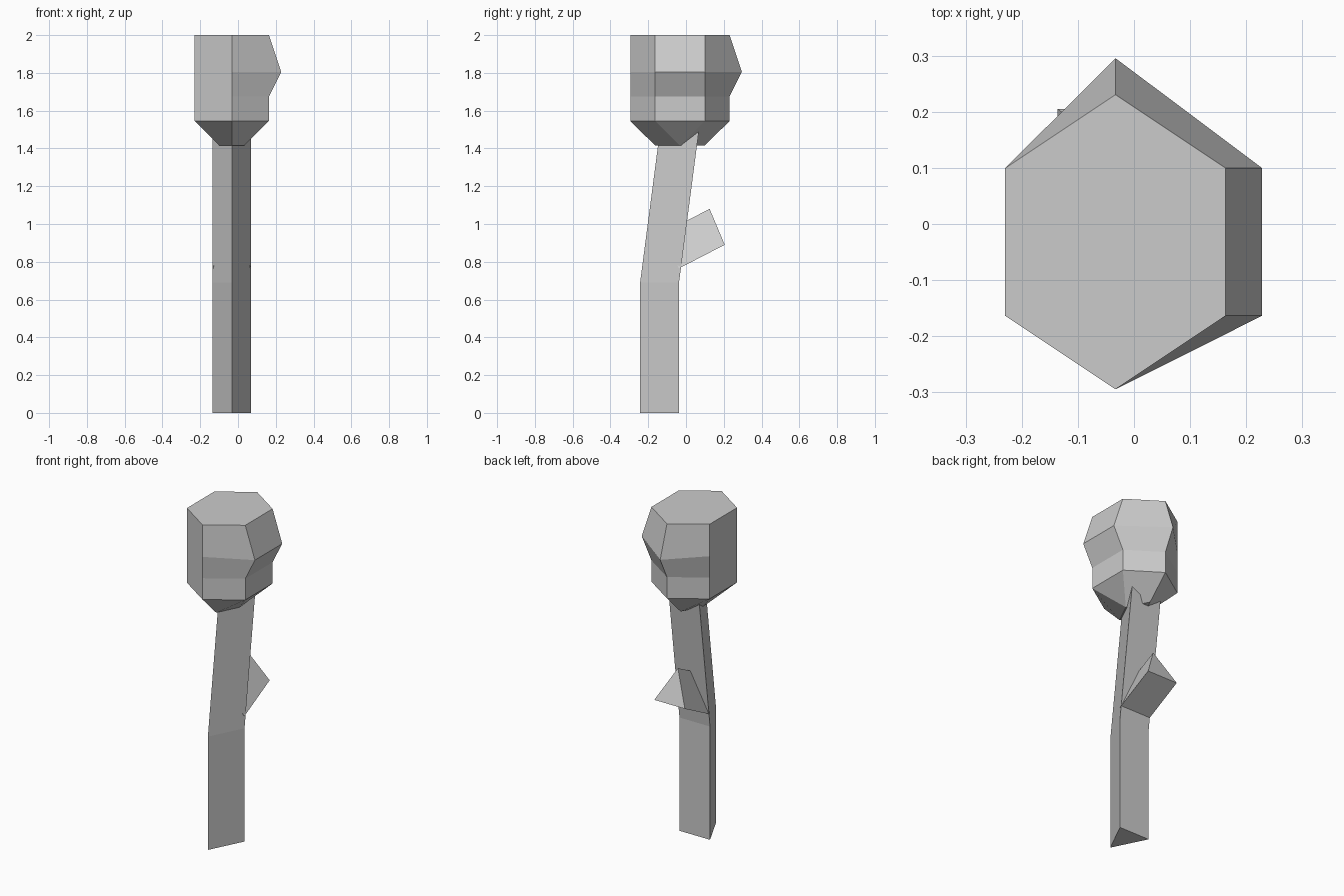
import bpy
import bmesh
from mathutils import Vector

if "Cube" in bpy.data.objects:
    bpy.data.objects.remove(bpy.data.objects["Cube"], do_unlink=True)

# One plain grey for the whole tree
grey = bpy.data.materials.new("light_grey")
grey.use_nodes = True
COLOUR = (0.6, 0.6, 0.6, 1)
grey.diffuse_color = COLOUR
grey.node_tree.nodes["Principled BSDF"].inputs["Base Color"].default_value = COLOUR


def loft(name, rings):
    """Skin a stack of equal-sized rings and cap both ends."""
    bm = bmesh.new()
    loops = [[bm.verts.new(p) for p in ring] for ring in rings]
    n = len(loops[0])
    for low, high in zip(loops, loops[1:]):
        for i in range(n):
            j = (i + 1) % n
            bm.faces.new((low[i], low[j], high[j], high[i]))
    bm.faces.new(loops[0][::-1])
    bm.faces.new(loops[-1])
    bmesh.ops.remove_doubles(bm, verts=bm.verts[:], dist=0.002)
    bmesh.ops.recalc_face_normals(bm, faces=bm.faces[:])
    mesh = bpy.data.meshes.new(name)
    bm.to_mesh(mesh)
    bm.free()
    mesh.materials.append(grey)
    obj = bpy.data.objects.new(name, mesh)
    bpy.context.collection.objects.link(obj)
    return obj


# Trunk: triangular prism, upright below and leaning back above
CX = -0.033
R = 0.103
triangle = [(CX - R, -0.037), (CX, -0.243), (CX + R, -0.037)]
loft("trunk", [[(x, y + lean, z) for x, y in triangle]
               for z, lean in ((0, 0), (0.69, 0), (1.6, 0.119))])

# Branch stub: the same triangle, pointing up and back
base = Vector((CX, -0.037, 0.765))
along = Vector((0, 0.242, 0.125))
ridge = Vector((0, -0.08, 0.19))
end = [base + Vector((-R, 0, 0)), base + ridge, base + Vector((R, 0, 0))]
loft("branch", [end, [p + along for p in end]])

# Crown: six-sided column, tapered below, with a bulge on the left and back
CY = -0.032
HX, HY, TIP = 0.1965, 0.1315, 0.2625
hexagon = [(-HX, HY), (-HX, -HY), (0, -TIP), (HX, -HY), (HX, HY), (0, TIP)]


def sign(v):
    return (v > 0) - (v < 0)


def crown_ring(z, inset=0, bulge=0):
    ring = []
    for x, y in hexagon:
        px = x - sign(x) * inset + (bulge if x > 0 else 0)
        py = y - sign(y) * min(inset, abs(y)) + (bulge if y == TIP else 0)
        ring.append((CX + px, CY + py, z))
    return ring


loft("crown", [crown_ring(1.415, inset=HY), crown_ring(1.545),
               crown_ring(1.675), crown_ring(1.805, bulge=0.065),
               crown_ring(2.0)])
